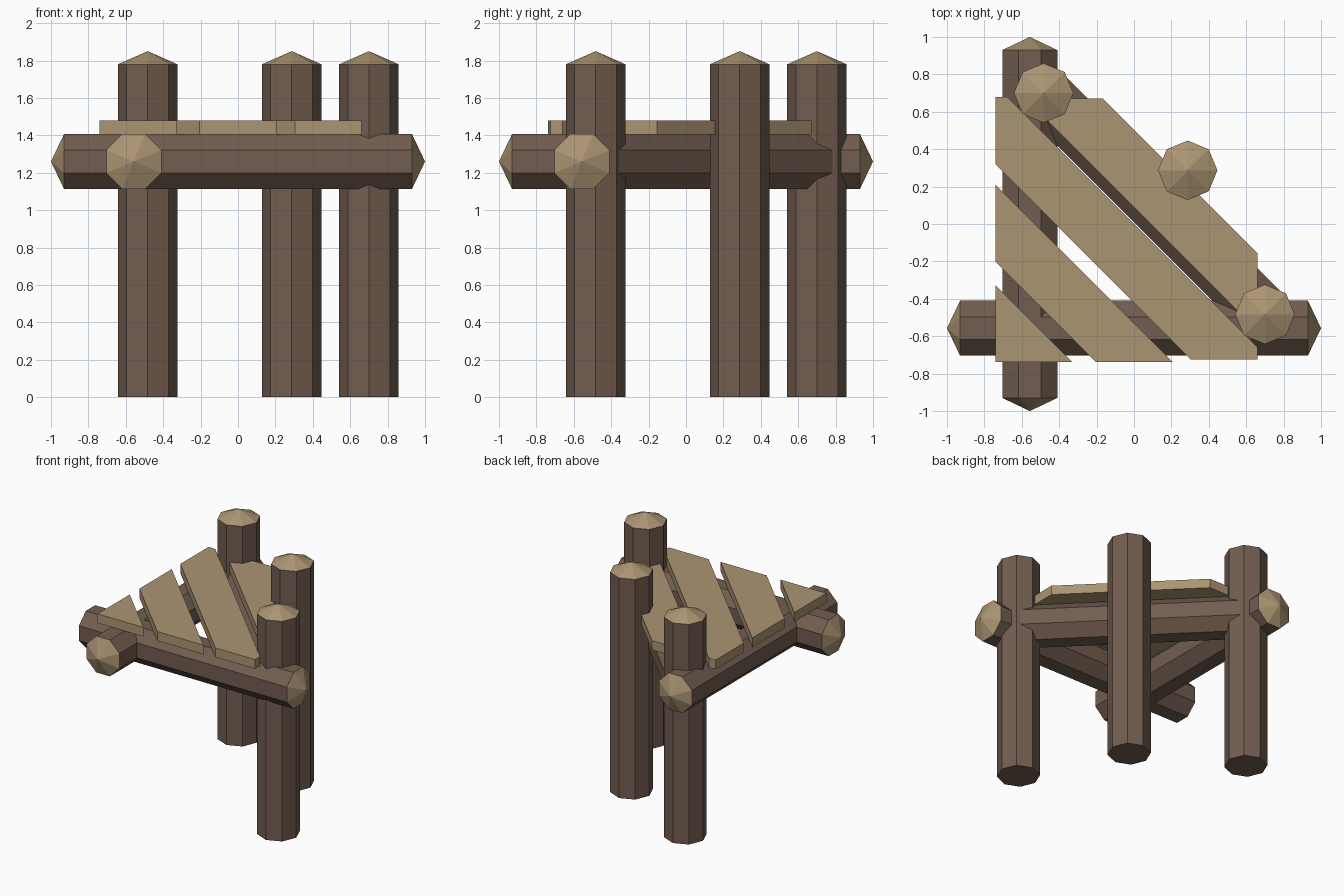
import bpy, bmesh
from math import cos, sin, pi
from mathutils import Vector

if "Cube" in bpy.data.objects:
    bpy.data.objects.remove(bpy.data.objects["Cube"])

def material(name, col):
    m = bpy.data.materials.new(name)
    m.diffuse_color = (*col, 1)
    m.use_nodes = True
    m.node_tree.nodes["Principled BSDF"].inputs["Base Color"].default_value = m.diffuse_color
    return m

BARK = material("bark", (0.17, 0.11, 0.08))
CUT = material("cut_wood", (0.41, 0.30, 0.17))

def finish(name, bm, mats):
    bmesh.ops.recalc_face_normals(bm, faces=bm.faces)
    me = bpy.data.meshes.new(name)
    bm.to_mesh(me)
    bm.free()
    for m in mats:
        me.materials.append(m)
    ob = bpy.data.objects.new(name, me)
    bpy.context.collection.objects.link(ob)

# Eight-sided log from a to b; tips add a shallow cut-wood cone at each end
def log(name, a, b, side, phase=0.0, tips=(0, 0), r=0.159):
    a, b, u = Vector(a), Vector(b), Vector(side).normalized()
    axis = (b - a).normalized()
    v = axis.cross(u)
    bm = bmesh.new()
    rings = []
    for c in (a, b):
        rings.append([bm.verts.new(c + r * (u * cos(t) + v * sin(t)))
                      for t in (phase + i * pi / 4 for i in range(8))])
    for i in range(8):
        j = (i + 1) % 8
        bm.faces.new((rings[0][i], rings[0][j], rings[1][j], rings[1][i]))
    for ring, c, d, tip in zip(rings, (a, b), (-axis, axis), tips):
        if not tip:
            bm.faces.new(ring)
            continue
        apex = bm.verts.new(c + d * tip)
        for i in range(8):
            bm.faces.new((ring[i], ring[(i + 1) % 8], apex)).material_index = 1
    finish(name, bm, (BARK, CUT))

# Upright posts
for name, x, y in (("left_post", -0.483, 0.70), ("middle_post", 0.287, 0.287),
                   ("right_post", 0.70, -0.483)):
    log(name, (x, y, 0), (x, y, 1.78), (1, 0, 0), tips=(0, 0.07))

# Horizontal beams
Z, C, E = 1.26, -0.557, 0.93
log("front_beam", (-E, C, Z), (E, C, Z), (0, 0, 1), pi / 8, (0.07, 0.07))
log("left_beam", (C, -E, Z), (C, E, Z), (0, 0, 1), pi / 8, (0.07, 0.07))
log("diagonal_beam", (-0.483, 0.70, Z), (0.70, -0.483, Z), (0, 0, 1), pi / 8)

# Deck planks: a square slab trimmed to a diagonal strip lo < x + y < hi
def plank(name, lo, hi, y0, y1, x0=-0.74, x1=0.66, z0=1.405, z1=1.48):
    bm = bmesh.new()
    bm.faces.new([bm.verts.new((x, y, z0)) for x, y in
                  ((x0, y0), (x1, y0), (x1, y1), (x0, y1))])
    for s, sign in ((lo, -1), (hi, 1)):
        bmesh.ops.bisect_plane(bm, geom=bm.verts[:] + bm.edges[:] + bm.faces[:],
                               plane_co=(s, 0, 0), plane_no=(sign, sign, 0),
                               clear_outer=True)
    ext = bmesh.ops.extrude_face_region(bm, geom=bm.faces[:], use_keep_orig=True)
    bmesh.ops.translate(bm, vec=(0, 0, z1 - z0),
                        verts=[g for g in ext["geom"] if isinstance(g, bmesh.types.BMVert)])
    finish(name, bm, (CUT,))

for i, (lo, hi, y0, y1) in enumerate(((-2, -1.067, -0.737, 0.68), (-0.943, -0.53, -0.737, 0.68),
                                      (-0.42, 0.0, -0.725, 0.68), (0.09, 0.505, -0.725, 0.67))):
    plank(f"deck_plank_{i + 1}", lo, hi, y0, y1)
